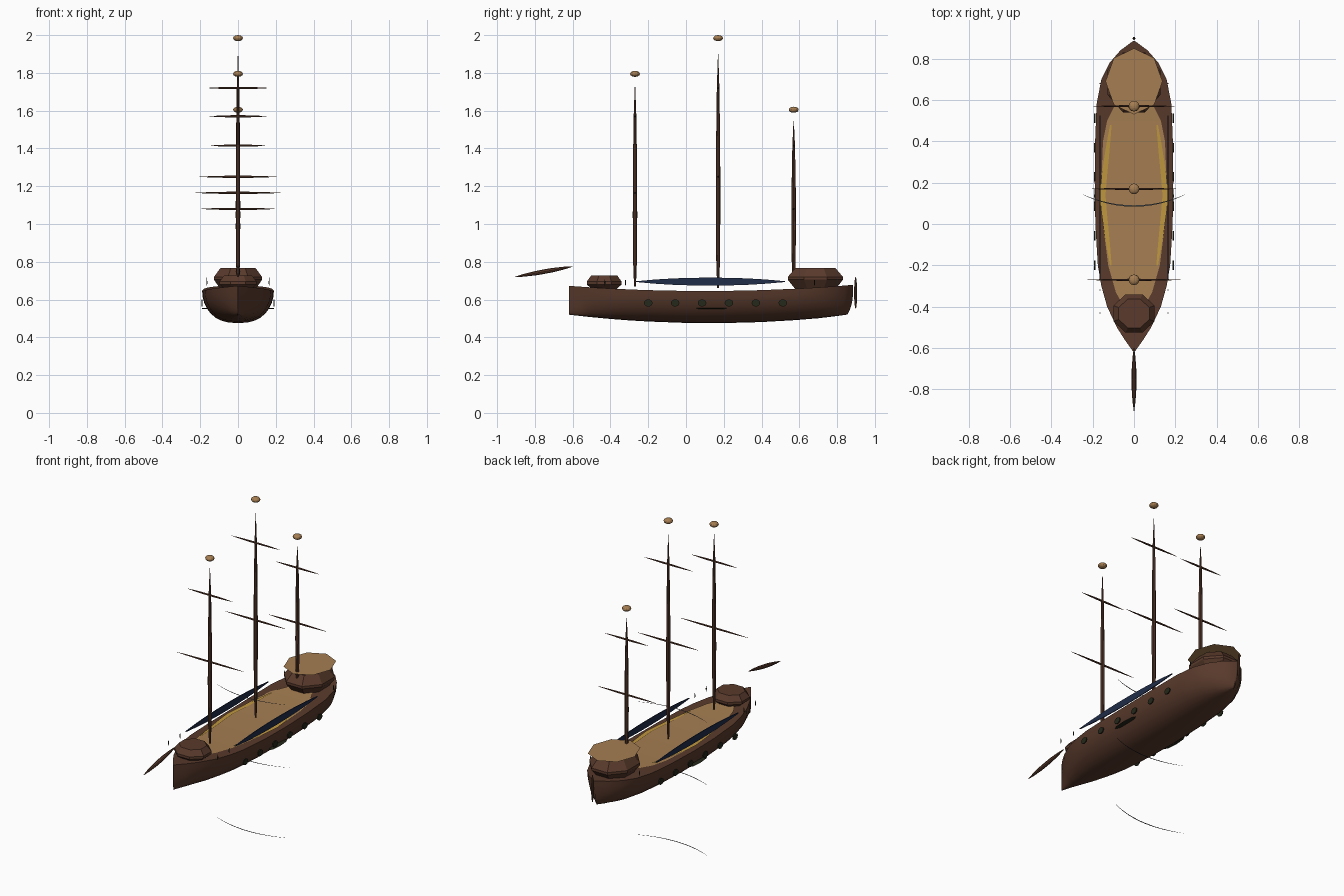
import bpy, bmesh, math
from mathutils import Vector

cube = bpy.data.objects.get("Cube")
if cube:
    bpy.data.objects.remove(cube, do_unlink=True)


def material(name, rgb):
    m = bpy.data.materials.new(name)
    m.use_nodes = True
    m.diffuse_color = (*rgb, 1)
    m.node_tree.nodes["Principled BSDF"].inputs["Base Color"].default_value = (*rgb, 1)
    return m


BROWN = material("hull_brown", (0.1, 0.042, 0.025))
TAN = material("deck_tan", (0.38, 0.21, 0.085))
GOLD = material("trim_gold", (0.52, 0.31, 0.05))
NAVY = material("rail_navy", (0.014, 0.025, 0.065))
DARK = material("port_dark", (0.018, 0.021, 0.01))
GREY = material("wake_grey", (0.12, 0.12, 0.12))


def build(name, verts, faces, mat, smooth=False):
    me = bpy.data.meshes.new(name)
    me.from_pydata(verts, [], faces)
    bm = bmesh.new()
    bm.from_mesh(me)
    bmesh.ops.remove_doubles(bm, verts=bm.verts, dist=0.00001)
    bmesh.ops.recalc_face_normals(bm, faces=bm.faces)
    bm.to_mesh(me)
    bm.free()
    me.materials.append(mat)
    ob = bpy.data.objects.new(name, me)
    bpy.context.collection.objects.link(ob)
    if smooth:
        bpy.ops.object.select_all(action='DESELECT')
        bpy.context.view_layer.objects.active = ob
        ob.select_set(True)
        bpy.ops.object.shade_smooth_by_angle(angle=math.radians(40))
    return ob


def skin(name, rings, mat, closed=True, caps=True, smooth=False):
    """Join rings of equal length into one surface."""
    n = len(rings[0])
    verts = [v for r in rings for v in r]
    faces = [(i * n + j, i * n + (j + 1) % n, (i + 1) * n + (j + 1) % n, (i + 1) * n + j)
             for i in range(len(rings) - 1) for j in range(n if closed else n - 1)]
    if caps:
        faces += [tuple(range(n)), tuple(range(len(verts) - n, len(verts)))]
    return build(name, verts, faces, mat, smooth)


def spar(name, a, b, profile, mat, sides=8):
    """Tapered round pole from a to b; profile is (fraction, radius)."""
    a, b = Vector(a), Vector(b)
    turn = Vector((0, 0, 1)).rotation_difference(b - a)
    rings = [[a.lerp(b, t) + turn @ Vector((r * math.cos(k * math.tau / sides),
                                            r * math.sin(k * math.tau / sides), 0))
              for k in range(sides)] for t, r in profile]
    return skin(name, rings, mat)


def spindle(r):
    return [(0, r * 0.1), (0.15, r * 0.6), (0.35, r * 0.95), (0.5, r), (0.65, r * 0.95), (0.85, r * 0.6), (1, r * 0.1)]


def ball(name, centre, size, mat, seg=12, rings=8):
    bm = bmesh.new()
    bmesh.ops.create_uvsphere(bm, u_segments=seg, v_segments=rings, radius=1)
    for v in bm.verts:
        v.co = Vector(centre) + v.co * Vector(size)
    me = bpy.data.meshes.new(name)
    bm.to_mesh(me)
    bm.free()
    me.materials.append(mat)
    ob = bpy.data.objects.new(name, me)
    bpy.context.collection.objects.link(ob)
    return ob


def lerp_table(table, y):
    for (y0, v0), (y1, v1) in zip(table, table[1:]):
        if y <= y1:
            return v0 + (v1 - v0) * (y - y0) / (y1 - y0)
    return table[-1][1]


def octagon(centre, rx, ry, z, phase=0.0):
    return [(centre[0] + rx * math.cos(phase + k * math.tau / 8),
             centre[1] + ry * math.sin(phase + k * math.tau / 8), z) for k in range(8)]


# Hull: curved sections swept from bow to stern
WIDTH = [(-0.62, 0.002), (-0.56, 0.045), (-0.5, 0.083), (-0.4, 0.13), (-0.3, 0.158), (-0.2, 0.175),
         (0, 0.187), (0.2, 0.19), (0.4, 0.188), (0.58, 0.181), (0.7, 0.158), (0.78, 0.118),
         (0.84, 0.066), (0.885, 0.005)]


def sheer(y):
    return 0.645 + 0.03 * (abs(y - 0.1) / 0.75) ** 2


def keel(y):
    return 0.475 + 0.045 * (abs(y - 0.13) / 0.75) ** 2


sections = []
for y, w in WIDTH:
    ring = []
    for k in range(17):
        t = math.pi * k / 16
        c = math.cos(t)
        x = w * math.copysign(abs(c) ** 0.8, c)
        drop = math.sin(t)
        rake = 0.03 * drop ** 3 * max(0, (y - 0.7) / 0.185)
        ring.append((x, y - rake, sheer(y) - (sheer(y) - keel(y)) * drop))
    sections.append(ring)
skin("hull", sections, BROWN, smooth=True)

# Main deck laid just above the hull top
DECK = [(-0.38, 0.06), (-0.33, 0.088), (-0.2, 0.125), (0, 0.15), (0.2, 0.158),
        (0.4, 0.15), (0.5, 0.13), (0.57, 0.095), (0.62, 0.07)]
skin("main_deck", [[(-w, y, sheer(y) + 0.004), (w, y, sheer(y) + 0.004)] for y, w in DECK],
     TAN, closed=False, caps=False)

# Forecastle and poop: faceted houses, with a flat deck over the poop
def house(name, y, rx, ry, levels):
    skin(name, [octagon((0, y), rx * s, ry * s, z, math.pi / 8) for s, z in levels], BROWN)


house("forecastle", -0.433, 0.107, 0.1, [(0.7, 0.655), (1, 0.68), (1, 0.695), (0.75, 0.727)])
house("poop_house", 0.685, 0.138, 0.158, [(0.7, 0.65), (1, 0.705), (1, 0.72), (0.72, 0.768)])
build("poop_deck", octagon((0, 0.69), 0.138, 0.16, 0.786), [tuple(range(8))], TAN)

# Masts with their trucks and yards
for name, y, foot, top, truck, yards in [
        ("fore", -0.27, 0.67, 1.735, 1.795, [(1.57, 0.152), (1.165, 0.226)]),
        ("main", 0.17, 0.66, 1.9, 1.984, [(1.72, 0.162), (1.25, 0.204)]),
        ("mizzen", 0.57, 0.68, 1.545, 1.605, [(1.415, 0.145), (1.08, 0.195)])]:
    spar(name + "_mast", (0, y, foot), (0, y, top),
         [(0, 0.005), (0.12, 0.01), (0.35, 0.012), (0.6, 0.011), (0.85, 0.007), (1, 0.001)], BROWN)
    ball(name + "_truck", (0, y, truck), (0.026, 0.026, 0.016), TAN)
    for i, (z, half) in enumerate(yards):
        spar(f"{name}_yard_{i}", (-half, y, z), (half, y, z), spindle(0.006), BROWN, 6)

# Bowsprit and rudder
spar("bowsprit", (0, -0.905, 0.72), (0, -0.6, 0.775), spindle(0.012), BROWN)
ball("rudder", (0, 0.898, 0.635), (0.007, 0.008, 0.085), BROWN, 8, 8)

# Paired side fittings
for side, s in (("left", 1), ("right", -1)):
    # Gold waterway along the deck edge
    gold = []
    for k in range(9):
        u = k / 4 - 1
        y = 0.14 + 0.34 * u
        outer = 0.166 - 0.05 * abs(u) ** 1.3
        z = sheer(y) + 0.008
        gold.append([(s * (outer - 0.008 - 0.02 * (1 - u * u)), y, z), (s * outer, y, z)])
    skin(side + "_deck_trim", gold, GOLD, closed=False, caps=False)
    # Navy bulwark rail, a thin upright lens
    rail = []
    for k in range(9):
        u = k / 4 - 1
        y, h = 0.13 + 0.395 * u, 0.002 + 0.019 * (1 - abs(u) ** 2.2)
        rail.append([(s * 0.163, y, 0.695 - h), (s * 0.168, y, 0.695 - h),
                     (s * 0.168, y, 0.695 + h), (s * 0.163, y, 0.695 + h)])
    skin(side + "_rail", rail, NAVY)
    # Gun ports
    for i in range(6):
        y = -0.2 + 0.1425 * i
        skin(f"{side}_port_{i}", [[(s * x, y + 0.023 * math.cos(k * math.tau / 10),
                                    0.582 + 0.019 * math.sin(k * math.tau / 10))
                                   for k in range(10)] for x in (0.187, 0.193)], DARK)
    # Low channel ledge and small posts
    ball(side + "_ledge", (s * 0.175, 0.135, 0.553), (0.018, 0.088, 0.003), DARK, 8, 6)
    for i, y in enumerate((-0.43, -0.32, 0.68)):
        ball(f"{side}_post_{i}", (s * 0.165, y, 0.69), (0.003, 0.003, 0.016), DARK, 6, 6)

# Thin curved crescents at three heights
for i, z in enumerate((0.002, 0.43, 0.81)):
    arc = []
    for k in range(17):
        u = k / 8 - 1
        x, y, w = 0.247 * u, 0.087 + 0.055 * u * u, 0.0005 + 0.003 * (1 - u * u)
        arc.append([(x, y - w, z), (x, y + w, z)])
    skin(f"crescent_{i}", arc, GREY, closed=False, caps=False)
